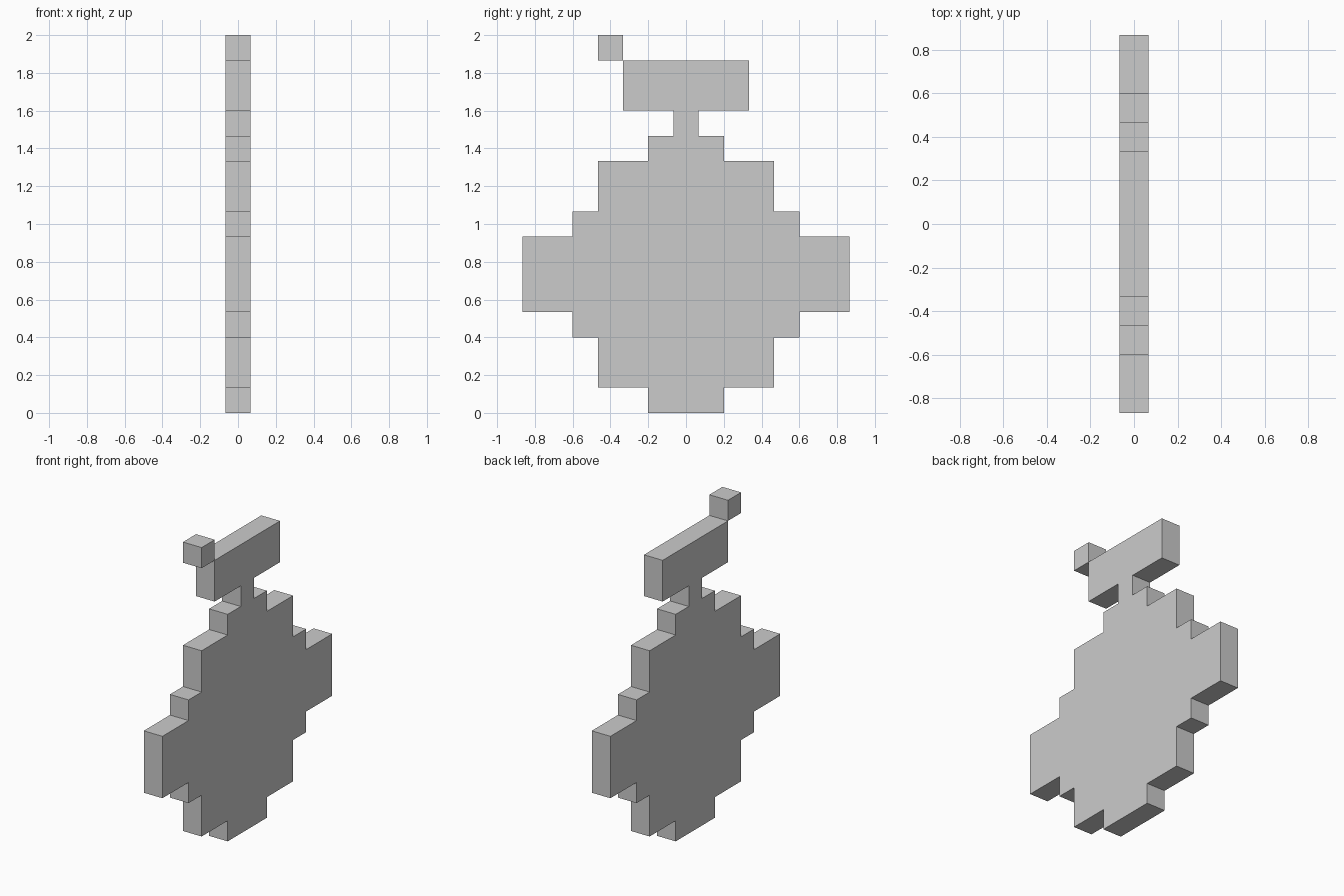
import bpy
import bmesh

if "Cube" in bpy.data.objects:
    bpy.data.objects.remove(bpy.data.objects["Cube"])

U = 2 / 15  # side of one pixel block


def plate(name, outline):
    """Extrude a (y, z) outline, given in pixel blocks, one block thick along x."""
    bm = bmesh.new()
    face = bm.faces.new([bm.verts.new((-U / 2, y * U, z * U)) for y, z in outline])
    ext = bmesh.ops.extrude_face_region(bm, geom=[face], use_keep_orig=True)
    moved = [g for g in ext["geom"] if isinstance(g, bmesh.types.BMVert)]
    bmesh.ops.translate(bm, verts=moved, vec=(U, 0, 0))
    bmesh.ops.recalc_face_normals(bm, faces=bm.faces)
    mesh = bpy.data.meshes.new(name)
    bm.to_mesh(mesh)
    bm.free()
    obj = bpy.data.objects.new(name, mesh)
    bpy.context.collection.objects.link(obj)
    return obj


# Stepped body, neck and cap: (half width, bottom, top) of each tier, in blocks
tiers = [
    (1.5, 0, 1), (3.5, 1, 3), (4.5, 3, 4), (6.5, 4, 7), (4.5, 7, 8),
    (3.5, 8, 10), (1.5, 10, 11), (0.5, 11, 12), (2.5, 12, 14),
]
right = [(w, z) for w, bottom, top in tiers for z in (bottom, top)]
left = [(-y, z) for y, z in reversed(right)]
plate("stepped_body_and_cap", right + left)

# Single block touching the cap's front top edge
plate("corner_block", [(-3.5, 14), (-2.5, 14), (-2.5, 15), (-3.5, 15)])
